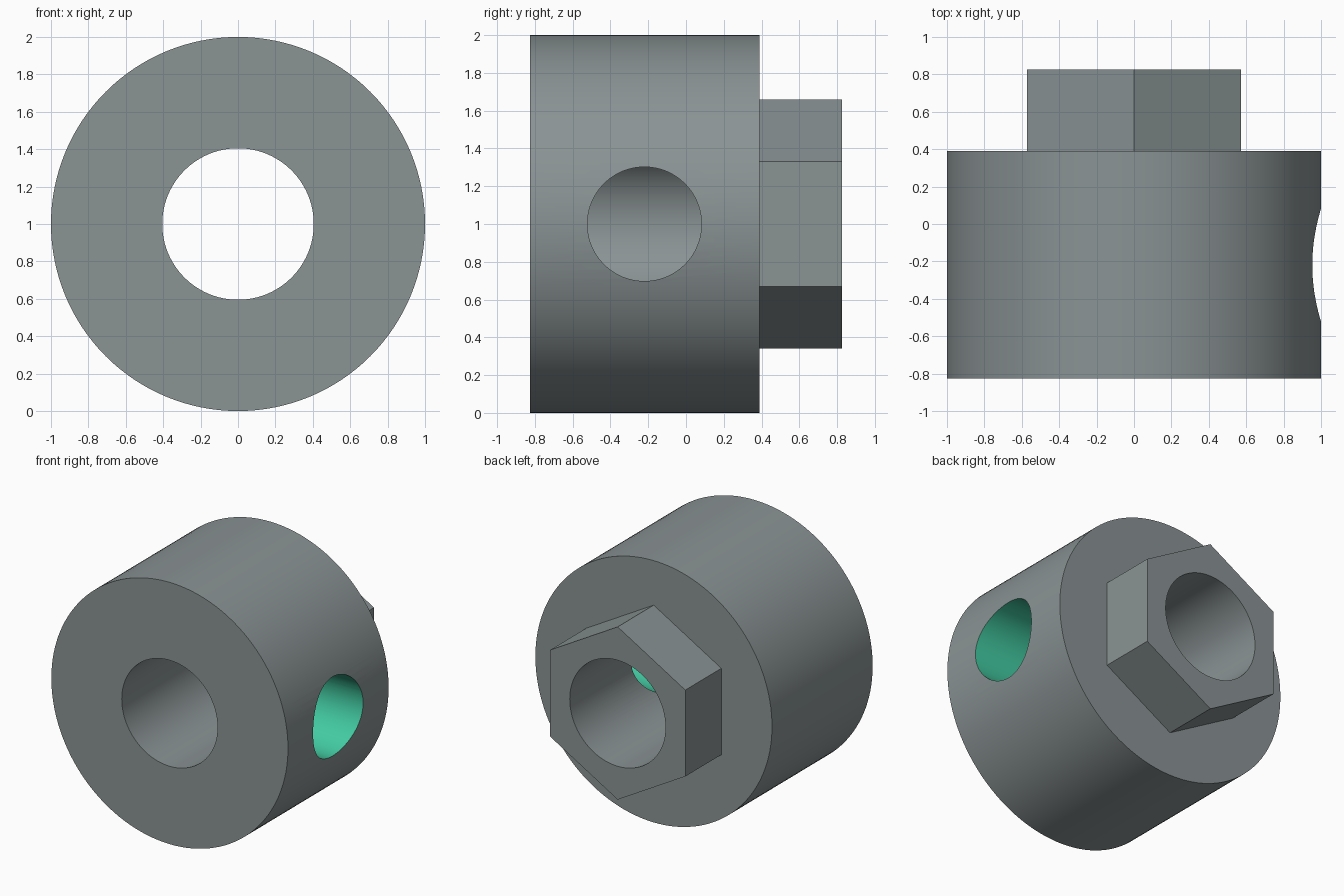
import bpy
import math

if "Cube" in bpy.data.objects:
    bpy.data.objects.remove(bpy.data.objects["Cube"])


def material(name, rgb):
    m = bpy.data.materials.new(name)
    m.diffuse_color = (*rgb, 1)
    m.use_nodes = True
    m.node_tree.nodes["Principled BSDF"].inputs["Base Color"].default_value = m.diffuse_color
    return m


grey = material("steel_grey", (0.255, 0.292, 0.296))
green = material("green_lining", (0.056, 0.60, 0.36))


def cylinder(name, radius, start, end, mat, axis='Y', sides=128, y=0.0):
    """Prism along the Y or X axis, centred on z = 1."""
    mid = (start + end) / 2
    if axis == 'Y':
        loc, rot = (0, mid, 1), (math.pi / 2, 0, 0)
    else:
        loc, rot = (mid, y, 1), (0, math.pi / 2, 0)
    bpy.ops.mesh.primitive_cylinder_add(vertices=sides, radius=radius,
                                        depth=end - start, location=loc, rotation=rot)
    ob = bpy.context.object
    ob.name = name
    bpy.ops.object.transform_apply(location=True, rotation=True, scale=True)
    ob.data.materials.append(mat)
    return ob


# Round collar and hexagonal boss
collar = cylinder("collar", 1.0, -0.825, 0.39, grey)
boss = cylinder("hex_boss", 0.66, 0.1, 0.825, grey, sides=6)

# Through bore and radial screw hole that stops inside the bore
bore = cylinder("bore_cutter", 0.405, -1.0, 1.0, grey, sides=96)
side_hole = cylinder("screw_hole_cutter", 0.302, 0.05, 1.2, green, 'X', 96, y=-0.22)

for cutter, operation in ((boss, 'UNION'), (bore, 'DIFFERENCE'), (side_hole, 'DIFFERENCE')):
    mod = collar.modifiers.new(cutter.name, 'BOOLEAN')
    mod.operation = operation
    mod.solver = 'EXACT'
    mod.material_mode = 'TRANSFER'
    mod.object = cutter

# Bake the cuts and remove the helpers
bpy.context.view_layer.update()
mesh = bpy.data.meshes.new_from_object(
    collar.evaluated_get(bpy.context.evaluated_depsgraph_get()))
collar.modifiers.clear()
collar.data = mesh
for cutter in (boss, bore, side_hole):
    bpy.data.objects.remove(cutter)

# Smooth the round walls, keep the edges crisp
bpy.ops.object.select_all(action='DESELECT')
collar.select_set(True)
bpy.context.view_layer.objects.active = collar
bpy.ops.object.shade_smooth_by_angle(angle=math.radians(30))
